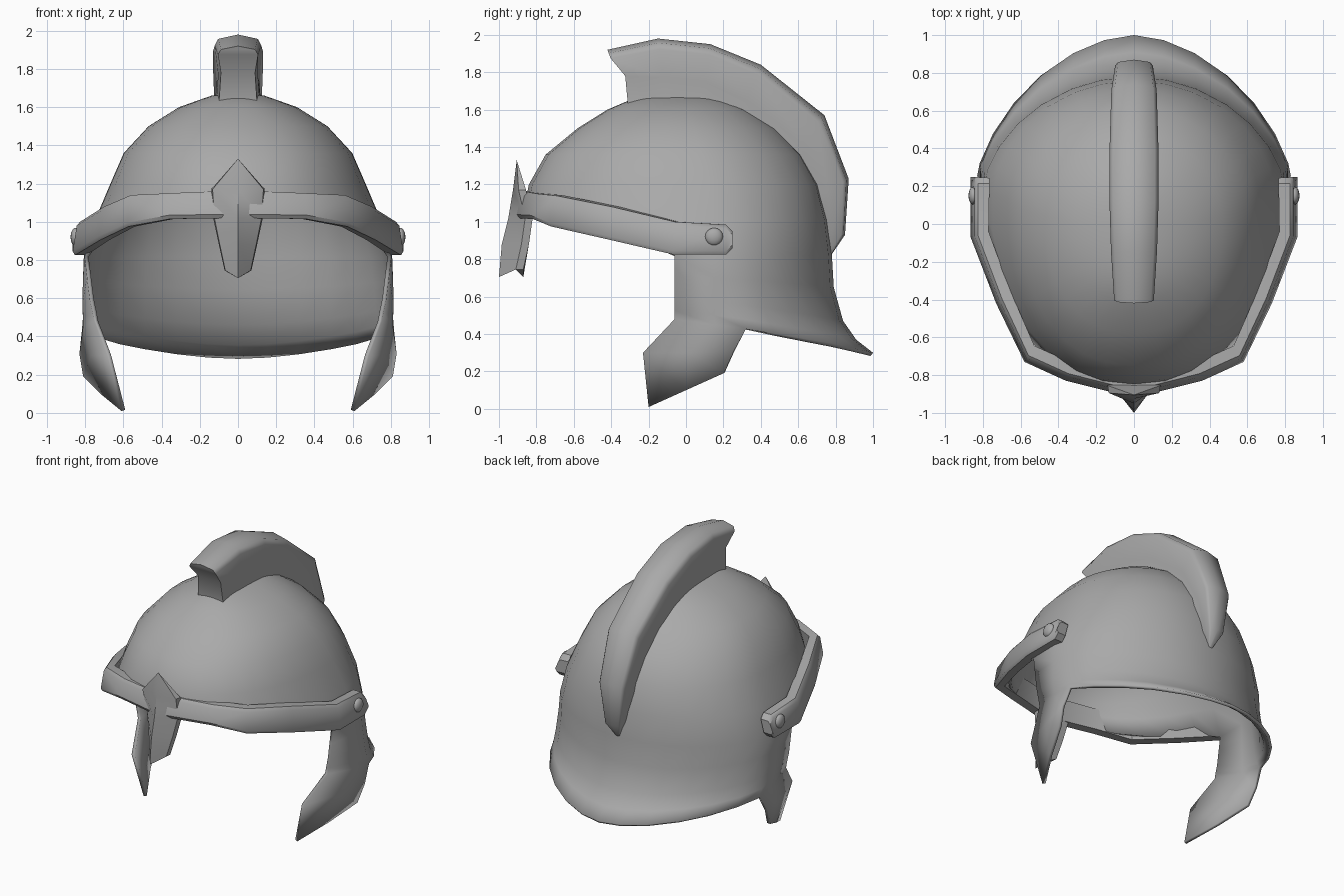
import bpy, bmesh, math
from mathutils import Vector

if "Cube" in bpy.data.objects:
    bpy.data.objects.remove(bpy.data.objects["Cube"])

grey = bpy.data.materials.new("steel grey")
grey.use_nodes = True
grey.diffuse_color = (0.4, 0.4, 0.4, 1)
grey.node_tree.nodes["Principled BSDF"].inputs["Base Color"].default_value = (0.4, 0.4, 0.4, 1)


def finish(name, bm, mirror=False, thickness=0, angle=50, recalc=True):
    """Turn a bmesh into a shaded object, optionally mirrored and thickened."""
    if recalc:
        bmesh.ops.recalc_face_normals(bm, faces=bm.faces)
    mesh = bpy.data.meshes.new(name)
    bm.to_mesh(mesh)
    bm.free()
    mesh.materials.append(grey)
    ob = bpy.data.objects.new(name, mesh)
    bpy.context.collection.objects.link(ob)
    if mirror:
        mod = ob.modifiers.new("mirror", 'MIRROR')
        mod.use_clip = True
    if thickness:
        mod = ob.modifiers.new("thickness", 'SOLIDIFY')
        mod.thickness = thickness
        mod.offset = -1
    bpy.ops.object.select_all(action='DESELECT')
    ob.select_set(True)
    bpy.context.view_layer.objects.active = ob
    bpy.ops.object.shade_smooth_by_angle(angle=math.radians(angle))
    return ob


def bridge(bm, rows, closed=False):
    """Quads between neighbouring rows of vertices."""
    for a, b in zip(rows, rows[1:]):
        n = len(a)
        for i in range(n if closed else n - 1):
            j = (i + 1) % n
            bm.faces.new((a[i], b[i], b[j], a[j]))


def interp(table, key):
    """Piecewise linear lookup; the first column falls from row to row."""
    if key >= table[0][0]:
        return table[0][1:]
    for a, b in zip(table, table[1:]):
        if key >= b[0]:
            t = (a[0] - key) / (a[0] - b[0])
            return [p + (q - p) * t for p, q in zip(a[1:], b[1:])]
    return table[-1][1:]


# Shell profile: height, half width, front y, back y, widest y
PROFILE = [
    (1.66, .14, -.28, .20, -.03), (1.60, .31, -.42, .33, -.02),
    (1.50, .47, -.58, .48, 0), (1.36, .60, -.75, .62, .03),
    (1.20, .67, -.84, .71, .07), (1.0, .755, -.88, .76, .1),
    (.82, .81, -.90, .78, .1), (.65, .83, -.9, .79, .1),
    (.47, .85, -.9, .84, .1), (.37, .855, -.9, .91, .1), (.30, .86, -.9, 1.0, .1)]
NECK_EDGE = [(1.0, .30), (.83, .34), (.31, .43), (-.06, .48)]


def shell_point(deg, level, z=None):
    w, front, back, mid = interp(PROFILE, level)
    s, c = math.sin(math.radians(deg)), math.cos(math.radians(deg))
    n = 2.2 if c > 0 else 1.75 + .25 * max(0, min(1, (level - .3) / .7))
    x = w * abs(s) ** (2 / n)
    depth = abs(c) ** (2 / n)
    y = mid - depth * (mid - front) if c > 0 else mid + depth * (back - mid)
    z = level if z is None else z
    # cheek fronts lean inwards
    lean = max(0, min(1, (.31 - y) / .37)) * max(0, .82 - z) / .34
    return Vector((x - .1 * lean, y, z))


# Helmet shell: dome, neck guard and cheek guards
angles = [0, 12, 24, 36, 48, 60, 72, 82.3, 95, 107, 118, 130, 142, 155, 167, 180]
first_low = 7
bm = bmesh.new()
rim = [max(.82, 1.05 - .223 * (shell_point(a, .95).y + .92)) if a < 82 else .82 for a in angles]
rows = [[bm.verts.new(shell_point(a, r[0])) for a in angles] for r in PROFILE[:5]]
for t in (.5, 1):
    rows.append([bm.verts.new(shell_point(a, 1.2 + (zr - 1.2) * t)) for a, zr in zip(angles, rim)])
bridge(bm, rows)
pole = bm.verts.new((0, -.02, 1.68))
for a, b in zip(rows[0], rows[0][1:]):
    bm.faces.new((pole, a, b))

low = [rows[-1][first_low:]]
for r in PROFILE[7:]:
    t = (.82 - r[0]) / .52
    row = []
    for a in angles[first_low:]:
        edge = interp(NECK_EDGE, shell_point(a, .3).y)[0]
        row.append(bm.verts.new(shell_point(a, r[0], .82 + (edge - .82) * t)))
    low.append(row)
bridge(bm, low)

cheek = [low[-1][:3]]
for pts in (((.685, -.23, .30), (.77, .02, .30), (.83, .255, .31)),
            ((.61, -.2, .01), (.72, 0, .10), (.81, .2, .19))):
    cheek.append([bm.verts.new(p) for p in pts])
bridge(bm, cheek)
finish("helmet_shell", bm, mirror=True, thickness=.022, recalc=False)

# Brow band: x, y, top z, bottom z along the left half
BAND = [(0, -.92, 1.165, 1.02), (.36, -.83, 1.15, 1.015), (.58, -.73, 1.14, .975),
        (.73, -.42, 1.08, .905), (.865, -.07, 1.0, .825), (.865, .215, .985, .825),
        (.865, .25, .95, .86)]
bm = bmesh.new()
rows = []
for x, y, top, bottom in BAND:
    out = Vector((x, y - .2, 0)).normalized()
    p = Vector((x, y, 0))
    ring = []
    for inset, z in ((.012, bottom), (0, bottom + .02), (.022, top - .02), (.04, top),
                     (.10, top), (.075, bottom)):
        ring.append(bm.verts.new(p - out * inset + Vector((0, 0, z))))
    for v in ring:
        if x == 0:
            v.co.x = 0
    rows.append(ring)
bridge(bm, rows, closed=True)
bm.faces.new(rows[-1])
finish("brow_band", bm, mirror=True, angle=40)

# Nose guard: z, half width, ridge y, side y
NOSE = [(1.17, .14, -.925, -.855), (1.02, .13, -.95, -.82), (.88, .10, -.985, -.84),
        (.745, .07, -1.0, -.87)]
bm = bmesh.new()
rows = []
for z, w, ridge, side in NOSE:
    drop = .04 if z < .8 else 0
    rows.append([bm.verts.new(p) for p in (
        (-w, side, z), (-w * .95, side - .04, z), (0, ridge, z - drop),
        (w * .95, side - .04, z), (w, side, z), (0, side, z - drop))])
bridge(bm, rows, closed=True)
bm.faces.new(rows[-1])
tip = bm.verts.new((0, -.905, 1.33))
for i in range(6):
    bm.faces.new((tip, rows[0][i], rows[0][(i + 1) % 6]))
finish("nose_guard", bm, angle=30)

# Crest: outer y z, base y z, half width
CREST = [(-.42, 1.92, -.31, 1.62, .105), (-.15, 1.98, -.1, 1.6, .122),
         (.13, 1.95, .08, 1.58, .13), (.40, 1.84, .26, 1.5, .13),
         (.74, 1.57, .52, 1.3, .12), (.87, 1.23, .66, 1.1, .10),
         (.85, .93, .72, .94, .06), (.775, .82, .74, .84, .012)]
bm = bmesh.new()
rows = []
for i, (oy, oz, by, bz, w) in enumerate(CREST):
    outer, base = Vector((0, oy, oz)), Vector((0, by, bz))
    half = []
    for t, k in ((0, .95), (.45, .85), (.85, 1), (.94, .85)):
        p = base.lerp(outer, t)
        if i == 0 and t == .45:
            p = Vector((0, -.325, 1.78))
        half.append((p, w * k))
    ring = [bm.verts.new(p - Vector((k, 0, 0))) for p, k in half]
    ring.append(bm.verts.new(outer))
    ring += [bm.verts.new(p + Vector((k, 0, 0))) for p, k in reversed(half)]
    rows.append(ring)
bridge(bm, rows, closed=True)
for ring in (rows[0], rows[-1]):
    for i in range(3):
        bm.faces.new((ring[i], ring[i + 1], ring[-2 - i], ring[-1 - i]))
    bm.faces.new(ring[3:6])
finish("crest", bm, angle=50)

# Rivets at the band ends
for side, name in ((1, "left_rivet"), (-1, "right_rivet")):
    bm = bmesh.new()
    bmesh.ops.create_uvsphere(bm, u_segments=16, v_segments=8, radius=.048)
    bmesh.ops.scale(bm, vec=(.55, 1, 1), verts=bm.verts)
    bmesh.ops.translate(bm, vec=(side * .85, .15, .92), verts=bm.verts)
    finish(name, bm, angle=60)
